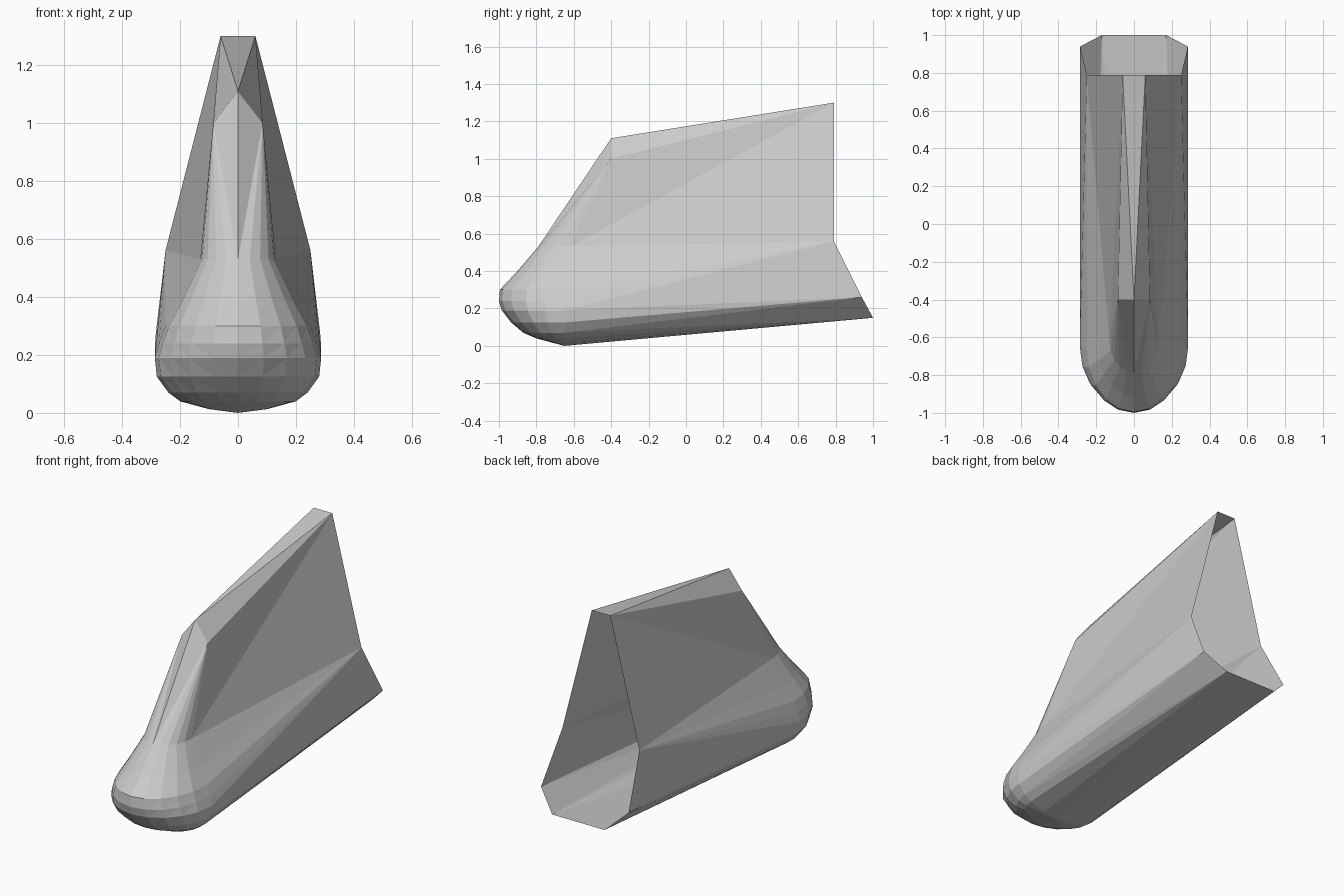
import bpy, bmesh, math

if "Cube" in bpy.data.objects:
    bpy.data.objects.remove(bpy.data.objects["Cube"])

STEPS = 5                      # facets around half of the nose
APEX = (0, -0.40, 1.11)
# corners of the open rear rim, top to bottom (right half)
RIM = [(0, 0.79, 1.30), (0.06, 0.79, 1.30), (0.25, 0.79, 0.56),
       (0.285, 0.94, 0.26), (0.17, 1.0, 0.15), (0, 1.0, 0.15)]


def waterline(z, width, y_front, y_side, rim):
    """Quarter-ellipse row around the nose, running back to a rim corner."""
    row = []
    for i in range(STEPS + 1):
        t = math.pi / 2 * i / STEPS
        row.append((width * math.sin(t),
                    y_side - (y_side - y_front) * math.cos(t), z))
    row[0] = (0, y_front, z)
    return row + [RIM[rim]]


# fin ridge rows
shoulder = (0.085, -0.40, 1.0)
rows = [[APEX] * (STEPS + 1) + [RIM[0]],
        [APEX] * (STEPS + 1) + [RIM[1]],
        [APEX] + [shoulder] * STEPS + [RIM[1]]]

# nose and hull rows: height, half width, front y, side y, rim corner
for spec in [(0.53, 0.13, -0.79, -0.62, 2),
             (0.39, 0.20, -0.91, -0.64, 2),
             (0.30, 0.25, -0.995, -0.65, 2),
             (0.24, 0.272, -1.0, -0.65, 2),
             (0.19, 0.287, -0.985, -0.65, 3),
             (0.125, 0.28, -0.935, -0.65, 3),
             (0.07, 0.24, -0.87, -0.65, 4),
             (0.04, 0.20, -0.80, -0.65, 4),
             (0.013, 0.10, -0.70, -0.65, 4),
             (0.0, 0.0, -0.65, -0.65, 5)]:
    rows.append(waterline(*spec))

# skin the rows, skipping collapsed triangles
bm = bmesh.new()
verts = {}


def vert(co):
    key = tuple(round(c, 4) for c in co)
    if key not in verts:
        verts[key] = bm.verts.new(key)
    return verts[key]


def tri(*cos):
    vs = [vert(c) for c in cos]
    if len(set(vs)) == 3 and bm.faces.get(vs) is None:
        bm.faces.new(vs)


for upper, lower in zip(rows, rows[1:]):
    for i in range(len(upper) - 1):
        a, b, c, d = upper[i], lower[i], lower[i + 1], upper[i + 1]
        tri(a, b, d)
        tri(b, c, d)

# mirror to the left half
mirrored = bmesh.ops.mirror(bm, geom=bm.verts[:] + bm.edges[:] + bm.faces[:],
                            axis='X', merge_dist=0.0005)
bmesh.ops.remove_doubles(bm, verts=bm.verts[:], dist=0.0005)
bmesh.ops.recalc_face_normals(bm, faces=bm.faces[:])

mesh = bpy.data.meshes.new("finned_shell")
bm.to_mesh(mesh)
bm.free()
shell = bpy.data.objects.new("finned_shell", mesh)
bpy.context.collection.objects.link(shell)
